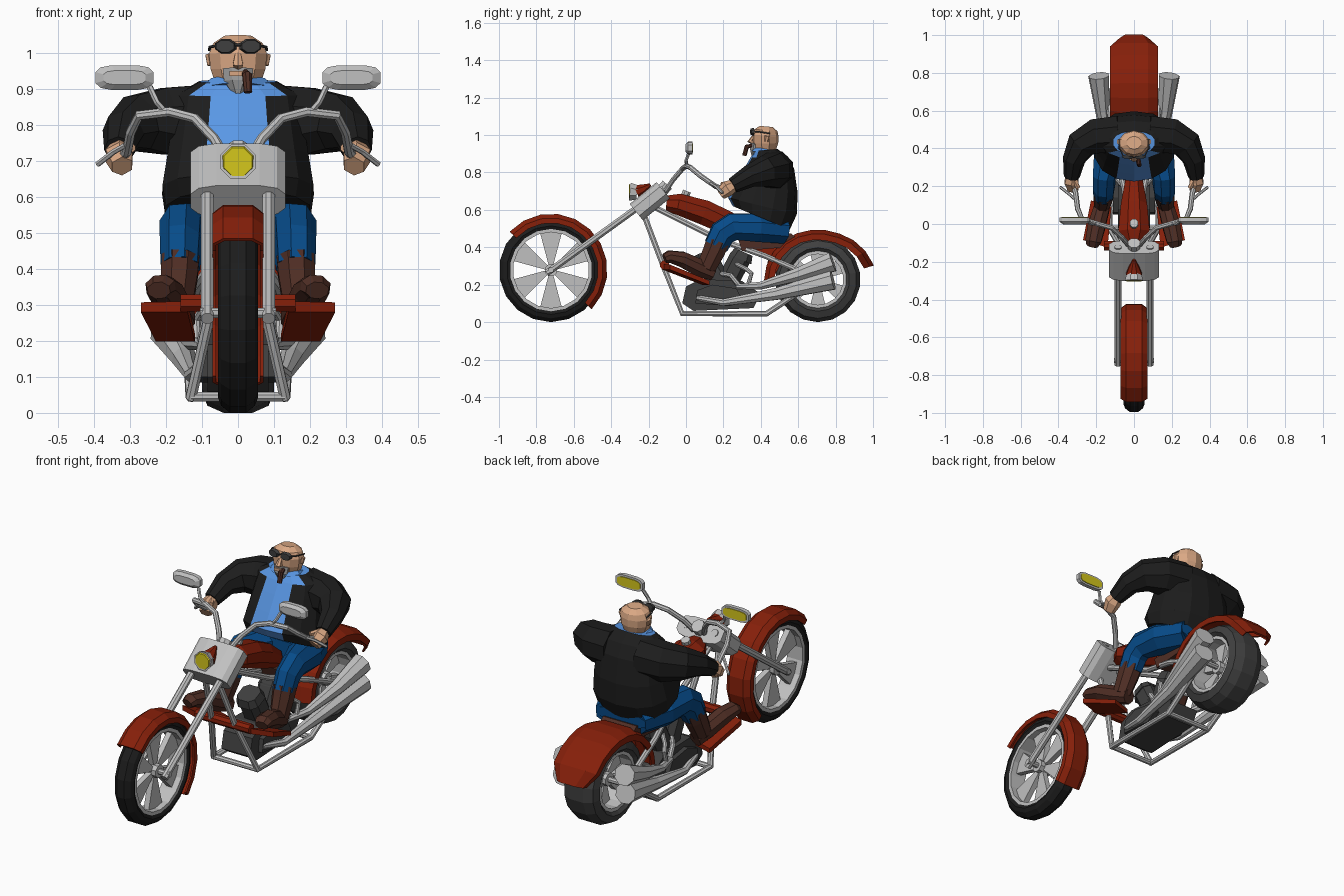
import bpy, bmesh, math
from mathutils import Vector

if "Cube" in bpy.data.objects:
    bpy.data.objects.remove(bpy.data.objects["Cube"])

def mat(name, c):
    m = bpy.data.materials.new(name)
    m.diffuse_color = (*c, 1)
    m.use_nodes = True
    m.node_tree.nodes["Principled BSDF"].inputs["Base Color"].default_value = m.diffuse_color
    return m

BLACK = mat("black", (.012, .012, .012))
SILVER = mat("silver", (.53, .53, .53))
RED = mat("red", (.24, .014, .003))
GREY = mat("dark grey", (.05, .05, .05))
YELLOW = mat("yellow", (.66, .57, .012))
SKIN = mat("skin", (.7, .39, .23))
JEANS = mat("denim blue", (.002, .07, .25))
SHIRT = mat("shirt blue", (.1, .31, .78))
BROWN = mat("brown", (.078, .027, .018))
BEARD = mat("beard grey", (.33, .33, .33))

def finish(name, bm, m, mirror=False):
    bmesh.ops.recalc_face_normals(bm, faces=bm.faces)
    me = bpy.data.meshes.new(name)
    bm.to_mesh(me)
    bm.free()
    me.materials.append(m)
    o = bpy.data.objects.new(name, me)
    bpy.context.collection.objects.link(o)
    if mirror:
        o.modifiers.new("mirror", 'MIRROR').use_mirror_merge = False
    return o

def skin_rings(name, rings, m, mirror=False, loop=False, cap=True, closed=True):
    """Bridge rings of points; loop joins last ring to first, closed joins each ring."""
    bm = bmesh.new()
    vs = [[bm.verts.new(p) for p in r] for r in rings]
    n = len(vs[0])
    for i in range(len(vs) - (0 if loop else 1)):
        a, b = vs[i], vs[(i + 1) % len(vs)]
        for j in range(n if closed else n - 1):
            k = (j + 1) % n
            bm.faces.new((a[j], a[k], b[k], b[j]))
    if cap and not loop and closed:
        bm.faces.new(vs[0])
        bm.faces.new(vs[-1])
    return finish(name, bm, m, mirror)

def tube(name, pts, radii, m, mirror=False, n=8, p=1.0):
    """Sweep along points; a radius is a number or a (side, depth) pair; p < 1 squares it."""
    pts = [Vector(q) for q in pts]
    if not isinstance(radii, list):
        radii = [radii] * len(pts)
    u, rings = None, []
    for i, q in enumerate(pts):
        t = Vector((0, 0, 0))
        if i:
            t += (q - pts[i - 1]).normalized()
        if i < len(pts) - 1:
            t += (pts[i + 1] - q).normalized()
        t.normalize()
        if u is None:
            u = Vector((1, 0, 0)) if abs(t.x) < .8 else Vector((0, 1, 0))
        u = (u - u.dot(t) * t).normalized()
        v = t.cross(u)
        a, b = radii[i] if isinstance(radii[i], tuple) else (radii[i], radii[i])
        ring = []
        for j in range(n):
            w = 2 * math.pi * (j + .5) / n
            c, s = math.cos(w), math.sin(w)
            c, s = math.copysign(abs(c) ** p, c), math.copysign(abs(s) ** p, s)
            ring.append(q + u * a * c + v * b * s)
        rings.append(ring)
    return skin_rings(name, rings, m, mirror)

def prism(name, yz, x0, x1, m, mirror=False):
    return skin_rings(name, [[(x, y, z) for y, z in yz] for x in (x0, x1)], m, mirror)

def lathe(name, prof, cy, cz, m, n=18):
    """Turn a closed (x, radius) profile around the wheel axle."""
    rings = []
    for i in range(n):
        a = 2 * math.pi * i / n - math.pi / 2
        rings.append([(x, cy + r * math.cos(a), cz + r * math.sin(a)) for x, r in prof])
    return skin_rings(name, rings, m, loop=True)

def fender(name, hw, depth, cy, cz, a0, a1, radius, m, tip=1.0, n=11):
    rings = []
    for i in range(n):
        f = i / (n - 1)
        a, r, h = math.radians(a0 + (a1 - a0) * f), radius(f), hw * (tip if i == 0 else 1)
        prof = [(-h, r - depth), (-h, r - .02), (-h * .6, r), (h * .6, r), (h, r - .02), (h, r - depth)]
        rings.append([(x, cy + q * math.cos(a), cz + q * math.sin(a)) for x, q in prof])
    o = skin_rings(name, rings, m, closed=False)
    s = o.modifiers.new("thickness", 'SOLIDIFY')
    s.thickness, s.offset = .01, 0

# wheels: tyre, rim, wedge blades, hub
for side, cy, R, rin, hw, ax in (("front", -.722, .278, .215, .055, .105), ("rear", .705, .228, .148, .1, .14)):
    cz = R
    lathe(side + "_tyre", [(-hw * .8, rin), (-hw, rin + .022), (-hw * .85, R - .02), (-hw * .4, R),
                           (hw * .4, R), (hw * .85, R - .02), (hw, rin + .022), (hw * .8, rin)], cy, cz, BLACK if side == "front" else GREY)
    e = hw * .85
    lathe(side + "_rim", [(-e, rin - .012), (-e, rin + .008), (e, rin + .008), (e, rin - .012)], cy, cz, SILVER)
    for k in range(6):
        a = math.pi / 2 + k * math.pi / 3
        d, s = (math.cos(a), math.sin(a)), (-math.sin(a), math.cos(a))
        r = rin - .005
        quad = [(.025, -.012), (r, -r * .29), (r, r * .29), (.025, .012)]
        prism(side + "_wheel_blade", [(cy + d[0] * q + s[0] * w, cz + d[1] * q + s[1] * w) for q, w in quad], -.015, .015, SILVER)
    tube(side + "_hub", [(-.04, cy, cz), (.04, cy, cz)], .035, SILVER)
    tube(side + "_axle", [(-ax, cy, cz), (ax, cy, cz)], .015, SILVER)

# fenders
fender("front_fender", .066, .045, -.722, .278, 137, -44, lambda f: .297, RED)
fender("rear_fender", .122, .05, .705, .228, 14, 182, lambda f: .262 + .042 * max(0, 1 - 3 * f) + .022 * max(0, 2 * f - 1), RED, .6)

# front fork, headlight and housing
tube("fork_leg", [(.085, -.745, .262), (.085, -.12, .712)], .019, SILVER, True)
tube("fork_housing", [(0, -.266, .588), (0, -.122, .705)], [(.134, .057)] * 2, SILVER, n=12, p=.6)
tube("headlight_rim", [(0, -.262, .693), (0, -.30, .697)], [.042, .052], SILVER)
tube("headlight_glass", [(0, -.299, .697), (0, -.305, .697)], [.046, .042], YELLOW)
tube("headlight_shell", [(0, -.265, .695), (0, -.23, .71), (0, -.19, .735)], [.045, .03, .008], RED)
tube("speedometer", [(0, -.13, .70), (0, -.1, .735)], .035, SILVER)

# handlebars, levers, mirrors
tube("handlebar", [(.03, -.11, .70), (.065, -.07, .76), (.12, -.02, .818), (.19, 0, .836), (.275, .025, .826),
                   (.298, .08, .78), (.308, .16, .725), (.33, .23, .705)], .014, SILVER, True)
tube("grip_lever", [(.30, .12, .75), (.345, .16, .725), (.39, .195, .69)], .008, SILVER, True, n=6)
tube("mirror_stem", [(.205, .005, .84), (.225, 0, .862), (.245, .015, .905)], .009, SILVER, True, n=6)
tube("mirror_shell", [(.315, -.002, .931), (.315, .012, .931), (.315, .034, .931)],
     [(.06, .02), (.082, .035), (.082, .035)], SILVER, True, n=12, p=.6)
tube("mirror_glass", [(.315, .033, .931), (.315, .038, .931)], (.07, .025), YELLOW, True, n=12, p=.6)

# frame tubes
tube("lower_frame", [(.035, -.235, .6), (.07, -.125, .31), (.13, -.02, .045), (.13, .43, .045), (.14, .705, .225)], .016, SILVER, True)
tube("upper_frame", [(.03, -.16, .61), (.05, .18, .44), (.11, .42, .355), (.14, .705, .232)], .016, SILVER, True)
tube("cross_member", [(-.13, -.02, .045), (.13, -.02, .045)], .014, SILVER)
tube("rear_cross_member", [(-.13, .43, .045), (.13, .43, .045)], .014, SILVER)

# fuel tank, cap, seat
tube("fuel_tank", [(0, -.105, .635), (0, -.04, .63), (0, .1, .585), (0, .22, .53), (0, .33, .47)],
     [(.05, .045), (.09, .062), (.075, .072), (.05, .068), (.03, .045)], RED)
tube("tank_cap", [(0, -.005, .675), (0, .005, .70)], .024, SILVER)
prism("seat", [(.28, .44), (.45, .45), (.56, .475), (.585, .455), (.53, .40), (.3, .38)], -.1, .1, BROWN)
prism("seat_base", [(.3, .40), (.53, .42), (.5, .3), (.46, .22), (.43, .24), (.44, .36)], -.06, .06, RED)

# engine
prism("crankcase", [(-.02, .1), (0, .19), (.08, .23), (.3, .22), (.4, .15), (.36, .075), (.04, .06)], -.085, .085, GREY)
prism("engine_cover", [(.05, .1), (.06, .17), (.14, .2), (.27, .18), (.3, .12), (.24, .085)], .085, .11, GREY, True)
for k, y in (("front", .11), ("rear", .29)):
    tube(k + "_cylinder", [(0, .2, .17), (0, y, .345)], .062, GREY, p=.7)
    tube(k + "_cylinder_head", [(0, y, .335), (0, y + (y - .2) * .2, .375)], [.068, .055], GREY, p=.7)
tube("header_pipe", [(.05, .27, .31), (.1, .32, .285), (.115, .35, .26), (.115, .33, .19)], .012, SILVER, True)
tube("intake_pipe", [(.04, .18, .26), (.09, .24, .25), (.1, .28, .2)], .014, SILVER, True)

# exhausts
tube("upper_exhaust", [(.1, .27, .19), (.13, .4, .195), (.165, .6, .255), (.185, .785, .322)], [.015, .022, .038, .056], SILVER, True)
tube("lower_exhaust", [(.1, .06, .13), (.13, .2, .105), (.15, .48, .15), (.19, .785, .225)], [.015, .02, .034, .056], SILVER, True)

# footboards
rings = [[(.27, -.085, .307), (.14, -.125, .31), (.14, -.125, .28), (.27, -.085, .28)],
         [(.228, .125, .222), (.12, .09, .222), (.12, .09, .198), (.228, .125, .198)]]
skin_rings("footboard", rings, RED, True)
tube("footboard_bar", [(-.16, -.115, .305), (.16, -.115, .305)], .026, RED)

# rider legs
tube("trouser_leg", [(.07, .52, .49), (.13, .38, .505), (.158, .25, .51), (.158, .195, .475), (.16, .16, .405)],
     [(.09, .075), (.09, .082), (.062, .078), (.06, .075), (.056, .068)], JEANS, True)
tube("hips", [(0, .36, .5), (0, .55, .49)], [(.15, .06), (.15, .05)], JEANS)
tube("boot_shaft", [(.16, .17, .43), (.163, .15, .38), (.17, .105, .285)], [(.057, .067), (.055, .064), (.045, .055)], BROWN, True)
tube("boot_foot", [(.155, .145, .258), (.175, .07, .292), (.2, -.02, .335), (.215, -.09, .35), (.22, -.115, .34)],
     [(.04, .04), (.046, .05), (.05, .045), (.045, .035), (.034, .026)], BROWN, True)

# rider torso: jacket with the shirt on the front strip and collar
N = 14
spec = [(.25, .62, .555, .495, .205), (.225, .665, .592, .575, .215), (.265, .74, .597, .69, .2),
        (.31, .82, .578, .82, .185), (.345, .88, .545, .885, .175), (.37, .915, .49, .925, .11)]
rings = []
for yf, zf, yb, zb, hx in spec:
    ring = []
    for j in range(N):
        w = 2 * math.pi * (j + .5) / N
        c, f = math.cos(w), math.sin(w)
        if f > 0:
            c = math.copysign(abs(c) ** .8, c)
        f = (math.copysign(abs(f) ** .8, f) + 1) / 2
        ring.append((hx * c, yf + (yb - yf) * f, zf + (zb - zf) * f))
    rings.append(ring)
torso = skin_rings("jacket", rings, BLACK)
torso.data.materials.append(SHIRT)
for p in torso.data.polygons:
    front = p.normal.y < -.3 and abs(p.center.x) < (.105 if p.center.z > .83 else .06) and p.center.y < .4
    if front or p.center.z > .915:
        p.material_index = 1
tube("collar", [(0, .425, .9), (0, .43, .925)], [(.105, .08), (.08, .065)], SHIRT)

# rider arms and hands
tube("jacket_sleeve", [(.08, .475, .815), (.2, .465, .81), (.28, .42, .805), (.318, .34, .78), (.33, .25, .73)],
     [.105, .1, .083, .06, .042], BLACK, True)
tube("hand", [(.328, .26, .735), (.33, .225, .715), (.322, .185, .685)], [.03, .043, .032], SKIN, True, n=6)
tube("thumb", [(.315, .23, .74), (.295, .19, .735)], .013, SKIN, True, n=6)

# rider head
tube("head", [(0, .445, .88), (0, .425, .91), (0, .425, .955), (0, .425, .995), (0, .428, 1.025), (0, .43, 1.046)],
     [(.05, .05), (.062, .06), (.08, .068), (.085, .07), (.072, .062), (.04, .035)], SKIN, n=10)
tube("nose", [(0, .365, 1.0), (0, .343, .968), (0, .362, .958)], [.008, .016, .012], SKIN, n=6)
tube("ear", [(.078, .43, .965), (.083, .435, .995)], [(.008, .01), (.009, .015)], SKIN, True, n=6)
tube("goatee", [(0, .375, .955), (0, .37, .92), (0, .362, .875)], [(.046, .03), (.042, .03), (.008, .01)], BEARD)
prism("mouth", [(.345, .95), (.345, .935), (.338, .935), (.338, .95)], -.024, .024, SKIN)
tube("cigar", [(.02, .355, .945), (.025, .325, .938), (.028, .312, .89)], [.01, .014, .012], BROWN)
tube("sunglass_lens", [(.034, .362, 1.018), (.036, .346, 1.018)], [(.032, .022), (.027, .018)], GREY, True)
tube("sunglass_bridge", [(-.02, .352, 1.022), (.02, .352, 1.022)], .004, GREY, n=6)
tube("sunglass_arm", [(.056, .36, 1.02), (.078, .4, 1.016), (.08, .45, 1.008)], .004, GREY, True, n=6)
